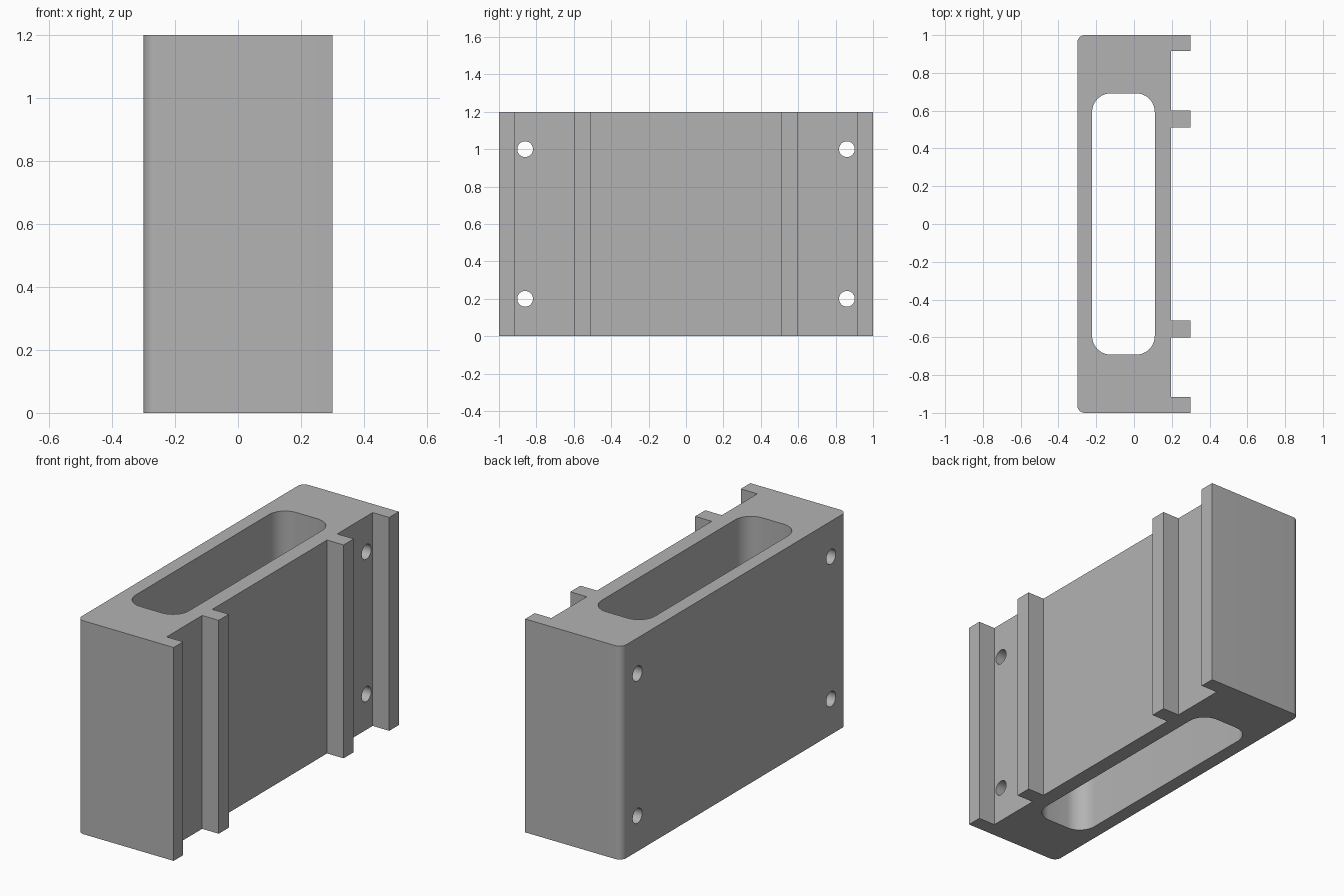
import bpy
import bmesh
from math import sin, cos, pi, radians

cube = bpy.data.objects.get("Cube")
if cube:
    bpy.data.objects.remove(cube, do_unlink=True)

HEIGHT = 1.2
GREY = (0.45, 0.45, 0.45, 1)

grey = bpy.data.materials.new("plain grey")
grey.use_nodes = True
grey.diffuse_color = GREY
grey.node_tree.nodes["Principled BSDF"].inputs["Base Color"].default_value = GREY


def arc(cx, cy, r, start, steps=10):
    """Quarter circle, counter-clockwise from the start angle."""
    angles = [radians(start) + pi / 2 * i / steps for i in range(steps + 1)]
    return [(cx + r * cos(a), cy + r * sin(a)) for a in angles]


def prism(name, outline, z0, z1):
    """Extrude a counter-clockwise outline upward."""
    bm = bmesh.new()
    base = bm.faces.new([bm.verts.new((x, y, z0)) for x, y in outline])
    top = bmesh.ops.extrude_face_region(bm, geom=[base])["geom"]
    bmesh.ops.translate(bm, vec=(0, 0, z1 - z0),
                        verts=[v for v in top if isinstance(v, bmesh.types.BMVert)])
    bmesh.ops.recalc_face_normals(bm, faces=bm.faces)
    mesh = bpy.data.meshes.new(name)
    bm.to_mesh(mesh)
    bm.free()
    mesh.materials.append(grey)
    obj = bpy.data.objects.new(name, mesh)
    bpy.context.collection.objects.link(obj)
    return obj


def cut(target, cutter):
    cutter.hide_render = True
    mod = target.modifiers.new("cut", "BOOLEAN")
    mod.operation = "DIFFERENCE"
    mod.solver = "EXACT"
    mod.object = cutter
    bpy.context.view_layer.objects.active = target
    bpy.ops.object.modifier_apply(modifier=mod.name)
    bpy.data.objects.remove(cutter, do_unlink=True)


# Body outline: two rounded corners on one side, four ribs on the other
LEFT, WALL, RIB = -0.3, 0.197, 0.3
half = [(WALL, 0.51), (RIB, 0.51), (RIB, 0.6), (WALL, 0.6),
        (WALL, 0.915), (RIB, 0.915), (RIB, 1)]
half += arc(LEFT + 0.04, 0.96, 0.04, 90)
outline = half + [(x, -y) for x, y in reversed(half)]
body = prism("ribbed_block", outline, 0, HEIGHT)

# Rounded slot through the full height
X0, X1, Y, R = -0.222, 0.11, 0.692, 0.1
slot = (arc(X1 - R, Y - R, R, 0) + arc(X0 + R, Y - R, R, 90)
        + arc(X0 + R, R - Y, R, 180) + arc(X1 - R, R - Y, R, 270))
cut(body, prism("slot_cutter", slot, -0.1, HEIGHT + 0.1))

# Four bolt holes running across the block
for y in (-0.86, 0.86):
    for z in (0.2, 1.0):
        bpy.ops.mesh.primitive_cylinder_add(vertices=40, radius=0.042, depth=1,
                                            location=(0, y, z), rotation=(0, pi / 2, 0))
        cut(body, bpy.context.object)

bpy.ops.object.select_all(action="DESELECT")
body.select_set(True)
bpy.context.view_layer.objects.active = body
bpy.ops.object.shade_smooth_by_angle(angle=radians(30))
